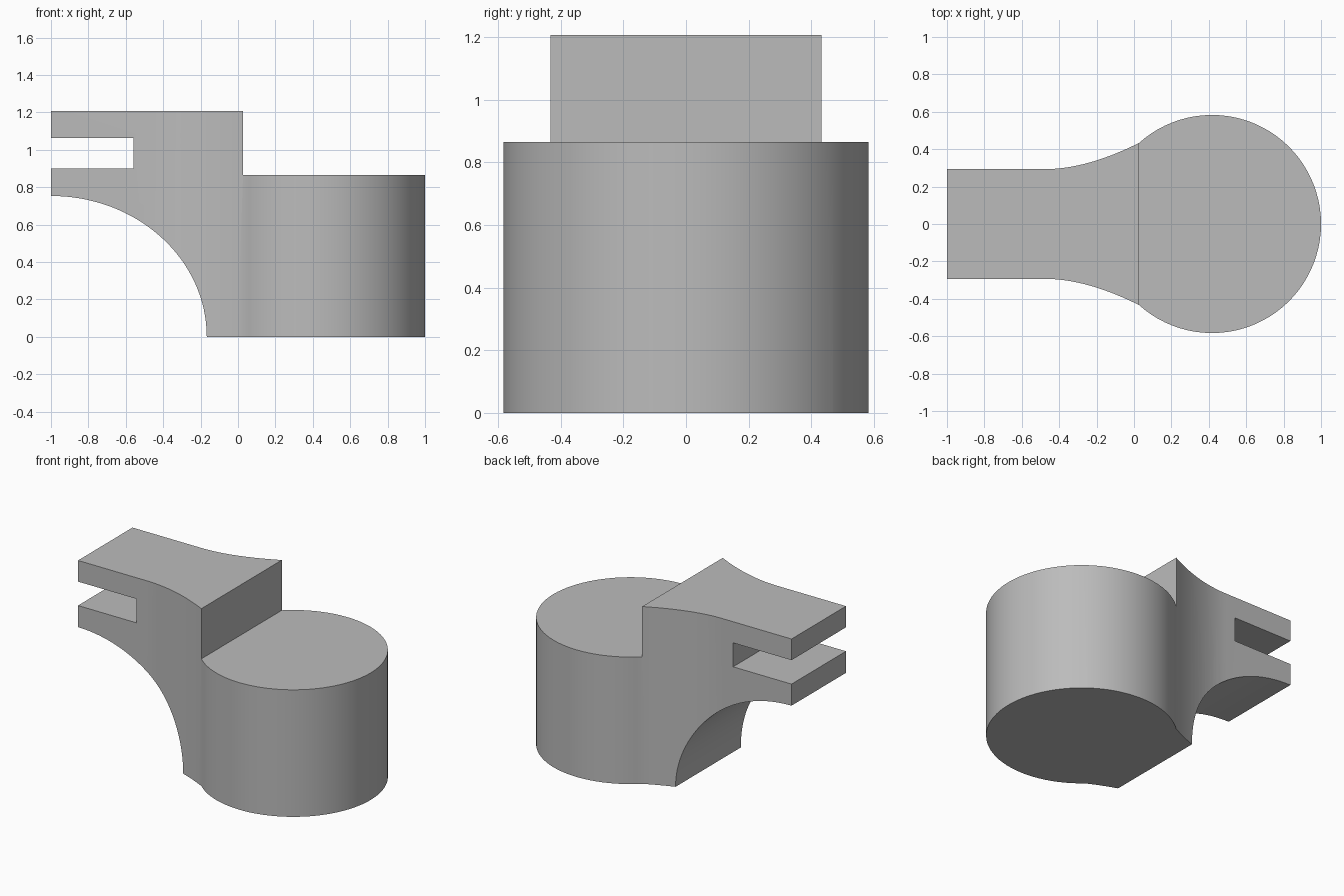
import bpy, bmesh, math
from mathutils import Vector
from mathutils.geometry import interpolate_bezier

cube = bpy.data.objects.get("Cube")
if cube:
    bpy.data.objects.remove(cube, do_unlink=True)

TOP, STEP_X, STEP_Z = 1.207, 0.027, 0.865
NECK, RADIUS = 0.293, 0.583
CENTRE = 1 - RADIUS

grey = bpy.data.materials.new("plain_grey")
grey.use_nodes = True
colour = (0.5, 0.5, 0.5, 1)
grey.diffuse_color = colour
grey.node_tree.nodes["Principled BSDF"].inputs["Base Color"].default_value = colour


def extrude(name, points, offset):
    """Solid made by pushing a planar outline along an offset."""
    bm = bmesh.new()
    face = bm.faces.new([bm.verts.new(p) for p in points])
    out = bmesh.ops.extrude_face_region(bm, geom=[face])
    verts = [g for g in out["geom"] if isinstance(g, bmesh.types.BMVert)]
    bmesh.ops.translate(bm, verts=verts, vec=offset)
    bmesh.ops.recalc_face_normals(bm, faces=bm.faces)
    mesh = bpy.data.meshes.new(name)
    bm.to_mesh(mesh)
    bm.free()
    mesh.materials.append(grey)
    obj = bpy.data.objects.new(name, mesh)
    bpy.context.collection.objects.link(obj)
    return obj


# Plan outline: straight arm, flared neck, round boss
join_y = math.sqrt(RADIUS**2 - (STEP_X - CENTRE)**2)
flare = interpolate_bezier(Vector((-0.48, NECK, 0)), Vector((-0.3, NECK, 0)),
                           Vector((-0.12, 0.36, 0)), Vector((STEP_X, join_y, 0)), 16)
start = math.atan2(join_y, STEP_X - CENTRE)
half = [(-1, NECK)] + [(p.x, p.y) for p in flare]
for i in range(1, 33):
    a = start * (1 - i / 32)
    half.append((CENTRE + RADIUS * math.cos(a), RADIUS * math.sin(a)))
outline = half + [(x, -y) for x, y in reversed(half[:-1])]
body = extrude("clevis_bracket", [(x, y, 0) for x, y in outline], (0, 0, TOP))

# Side profile: stepped top, slotted end, curved underside
arc = [(-1 + 0.833 * math.sin(t), 0.753 * math.cos(t))
       for t in (math.pi / 2 * i / 32 for i in range(33))]
side = arc[:-1] + [(-0.167, 0), (1.1, 0), (1.1, STEP_Z), (STEP_X, STEP_Z), (STEP_X, TOP),
                   (-1, TOP), (-1, 1.063), (-0.56, 1.063), (-0.56, 0.9), (-1, 0.9)]
cutter = extrude("side_profile_cutter", [(x, -1, z) for x, z in side], (0, 2, 0))
cutter.hide_render = True

# Keep the volume shared by both outlines
mod = body.modifiers.new("side_profile", 'BOOLEAN')
mod.operation = 'INTERSECT'
mod.solver = 'EXACT'
mod.object = cutter
bpy.ops.object.select_all(action='DESELECT')
body.select_set(True)
bpy.context.view_layer.objects.active = body
bpy.ops.object.modifier_apply(modifier=mod.name)
bpy.data.objects.remove(cutter, do_unlink=True)
bpy.ops.object.shade_smooth_by_angle(angle=math.radians(25))
